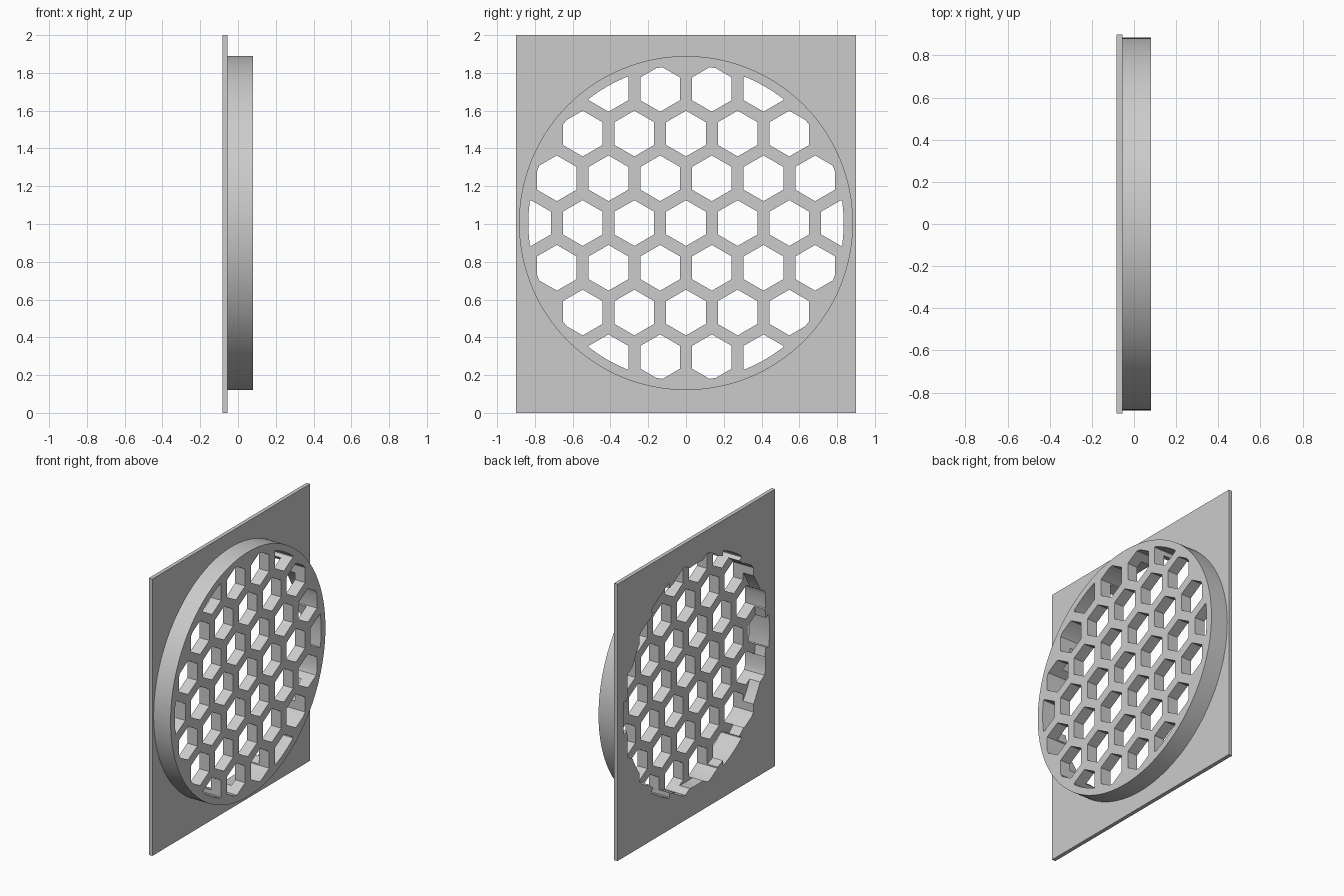
import bpy, bmesh, math
from mathutils import Matrix, Vector

if "Cube" in bpy.data.objects:
    bpy.data.objects.remove(bpy.data.objects["Cube"])

CZ = 1.005                    # height of the grille centre
X0, X1, X2 = -0.083, -0.055, 0.08   # plate back, plate front, grille front
GRID_BACK = 0.0               # back of the honeycomb web
R_OUT, R_HOLES, R_RECESS = 0.884, 0.835, 0.80
PITCH, HEX_R = 0.2735, 0.121

grey = bpy.data.materials.new("grey")
grey.diffuse_color = (0.6, 0.6, 0.6, 1)
grey.use_nodes = True
grey.node_tree.nodes["Principled BSDF"].inputs["Base Color"].default_value = grey.diffuse_color


def make(name, bm):
    bmesh.ops.recalc_face_normals(bm, faces=bm.faces)
    me = bpy.data.meshes.new(name)
    bm.to_mesh(me)
    bm.free()
    me.materials.append(grey)
    ob = bpy.data.objects.new(name, me)
    bpy.context.collection.objects.link(ob)
    return ob


def prism(bm, r, n, x0, x1, y=0.0, z=CZ):
    """Closed prism along x with a corner pointing up."""
    rings = [[bm.verts.new((x, y + r * math.sin(math.tau * i / n),
                            z + r * math.cos(math.tau * i / n))) for i in range(n)]
             for x in (x0, x1)]
    for ring in rings:
        bm.faces.new(ring)
    for i in range(n):
        j = (i + 1) % n
        bm.faces.new((rings[0][i], rings[0][j], rings[1][j], rings[1][i]))
    return rings


def boolean(ob, other, op):
    m = ob.modifiers.new(op.lower(), 'BOOLEAN')
    m.object, m.operation, m.solver = other, op, 'EXACT'
    bpy.context.view_layer.objects.active = ob
    bpy.ops.object.modifier_apply(modifier=m.name)
    bpy.data.objects.remove(other)


# square mounting plate
bm = bmesh.new()
bmesh.ops.create_cube(bm, size=1, matrix=Matrix.Translation(((X0 + X1) / 2, 0, 1))
                      @ Matrix.Diagonal((X1 - X0, 1.8, 2, 1)))
grille = make("speaker_grille", bm)

# raised round body with rounded front rim
bm = bmesh.new()
front = prism(bm, R_OUT, 128, X0 + 0.014, X2)[1]
front = set(front)
rim = [e for e in bm.edges if e.verts[0] in front and e.verts[1] in front]
bmesh.ops.bevel(bm, geom=rim, offset=0.027, segments=5, profile=0.5, affect='EDGES')
boolean(grille, make("round_body", bm), 'UNION')

# honeycomb openings, trimmed to a circle
bm = bmesh.new()
for row in range(-3, 4):
    for col in range(-4, 5):
        y = (col + 0.5 * (row % 2)) * PITCH
        z = row * PITCH * math.sqrt(3) / 2
        if math.hypot(y, z) < 0.86:
            prism(bm, HEX_R, 6, -0.3, 0.3, y, CZ + z)
holes = make("hex_cutter", bm)
bm = bmesh.new()
prism(bm, R_HOLES, 96, -0.2, 0.2)
boolean(holes, make("hole_limit", bm), 'INTERSECT')
boolean(grille, holes, 'DIFFERENCE')

# hollow behind the honeycomb web
bm = bmesh.new()
prism(bm, R_RECESS, 96, -0.25, GRID_BACK)
boolean(grille, make("recess_cutter", bm), 'DIFFERENCE')

bpy.ops.object.select_all(action='DESELECT')
grille.select_set(True)
bpy.context.view_layer.objects.active = grille
bpy.ops.object.shade_smooth_by_angle(angle=math.radians(25))
